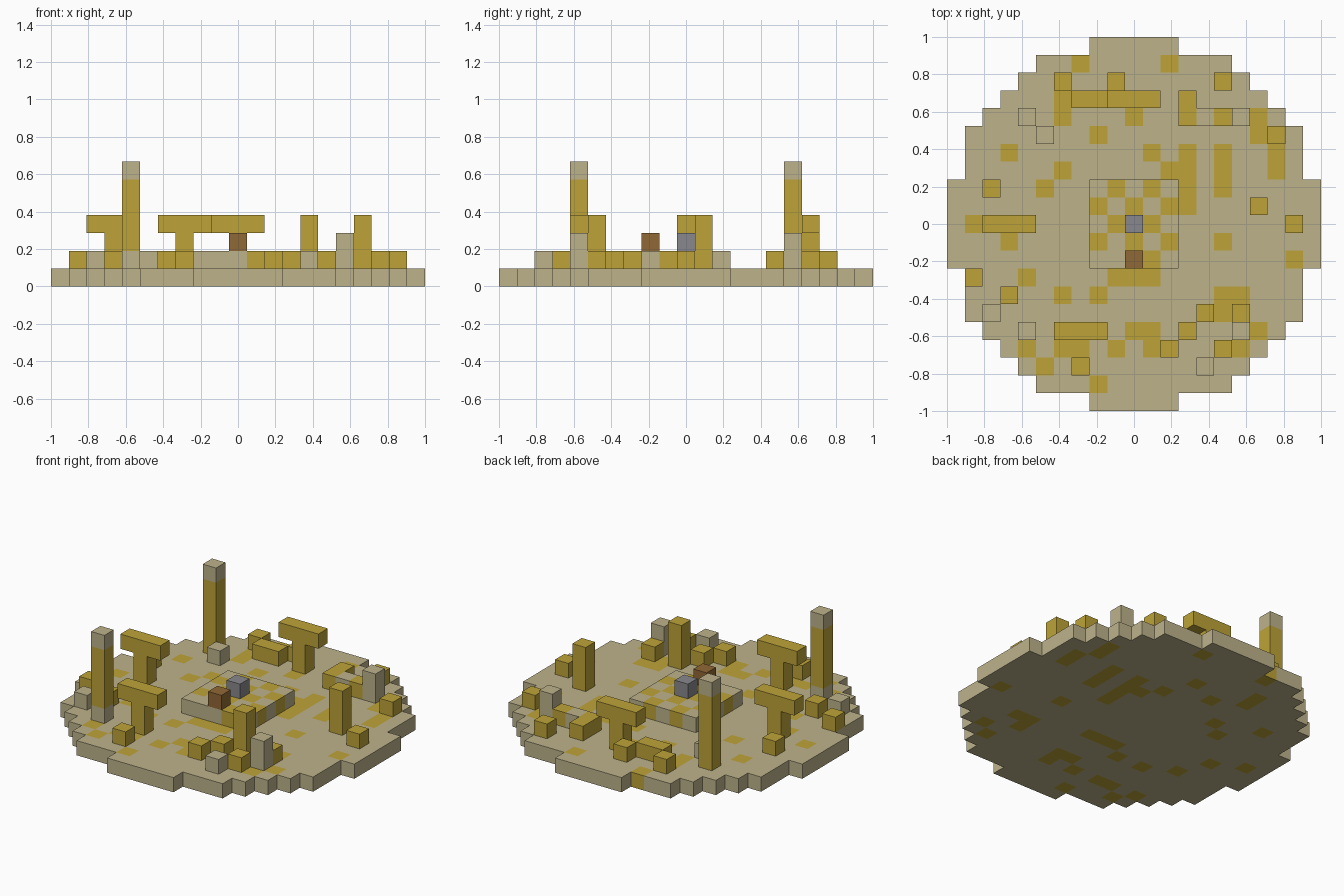
import bpy
import bmesh

cube = bpy.data.objects.get("Cube")
if cube:
    bpy.data.objects.remove(cube, do_unlink=True)

U = 2 / 21  # edge of one block; block (0, 0) sits at the centre


def material(name, rgb):
    m = bpy.data.materials.new(name)
    m.use_nodes = True
    m.diffuse_color = (*rgb, 1)
    m.node_tree.nodes["Principled BSDF"].inputs["Base Color"].default_value = (*rgb, 1)
    return m


SAND, GOLD, BROWN, GREY = range(4)
MATS = [material("sandstone", (0.51, 0.45, 0.26)),
        material("gold_moss", (0.51, 0.37, 0.04)),
        material("brown_wood", (0.28, 0.14, 0.035)),
        material("grey_stone", (0.25, 0.25, 0.27))]

AXES = [(0, 1, 2), (1, 2, 0), (2, 0, 1)]


def build(name, cells):
    """Joins blocks {(column, row, level): colour} into one shell of outer faces."""
    bm = bmesh.new()
    for cell, colour in cells.items():
        for a, b, c in AXES:
            for side in (-1, 1):
                near = list(cell)
                near[a] += side
                if tuple(near) in cells:
                    continue
                corners = []
                for s, t in ((-1, -1), (1, -1), (1, 1), (-1, 1)):
                    p = [cell[0], cell[1], cell[2] + 0.5]
                    p[a] += side / 2
                    p[b] += s / 2
                    p[c] += t / 2
                    corners.append(bm.verts.new([v * U for v in p]))
                if side < 0:
                    corners.reverse()
                bm.faces.new(corners).material_index = colour
    bmesh.ops.remove_doubles(bm, verts=bm.verts[:], dist=U / 100)
    mesh = bpy.data.meshes.new(name)
    bm.to_mesh(mesh)
    bm.free()
    for m in MATS:
        mesh.materials.append(m)
    ob = bpy.data.objects.new(name, mesh)
    bpy.context.scene.collection.objects.link(ob)
    return ob


def column(name, x, y, colours, start=1):
    build(name, {(x, y, start + k): c for k, c in enumerate(colours)})


def spots(rows):
    """Turns {row: column letters} into block positions; k is the middle column."""
    return {(ord(ch) - ord("k"), y) for y, line in rows.items() for ch in line}


# Round floor with mossy blocks
moss = spots({9: "hm", 7: "g", 6: "gkr", 5: "ir", 4: "dlnps", 3: "gmnps",
              2: "fnp", 1: "n", 0: "b", -1: "dp", -2: "t", -3: "ejkl",
              -4: "gipq", -5: "p", -6: "klr", -7: "eghjlq", -8: "f", -9: "i"})
half_width = [10, 10, 10, 9, 9, 9, 8, 7, 6, 5, 2]
build("floor", {(x, y, 0): GOLD if (x, y) in moss else SAND
                for y in range(-10, 11)
                for x in range(-half_width[abs(y)], half_width[abs(y)] + 1)})

# Central platform with chequered moss
chequer = spots({2: "jl", 1: "ikm", 0: "jl", -1: "ikm", -2: "l"})
build("platform", {(x, y, 1): GOLD if (x, y) in chequer else SAND
                   for x in range(-2, 3) for y in range(-2, 3)})
column("stone_block", 0, 0, [GREY], 2)
column("wooden_block", 0, -2, [BROWN], 2)

# Four corner pillars, two of them broken
column("front_right_pillar", -6, -6, [SAND] + [GOLD] * 4 + [SAND])
column("back_right_pillar", -6, 6, [GOLD] * 5 + [SAND])
for name, y in (("front_left_pillar", -6), ("back_left_pillar", 6)):
    column(name, 6, y, [SAND] * 2)

# T-shaped posts
for name, x, y in (("back_post", 0, 7), ("side_post", -7, 0), ("front_post", -3, -6)):
    cells = {(x, y, z): GOLD for z in (1, 2, 3)}
    cells.update({(x + d, y, 3): GOLD for d in (-1, 1)})
    build(name, cells)

# Plain posts
column("left_post", 7, 1, [GOLD] * 3)
column("front_left_post", 4, -5, [GOLD] * 3)

# Low walls
build("back_low_wall", {(-3, 7, 1): GOLD, (-2, 7, 1): GOLD})
build("back_left_low_wall", {(3, 7, 1): GOLD, (3, 6, 1): GOLD,
                             (4, 6, 1): SAND, (5, 6, 1): GOLD})

# Scattered rubble
rubble = {GOLD: spots({8: "gjp", 5: "s", 2: "c", 0: "t", -3: "b", -4: "d",
                       -5: "q", -6: "n", -7: "mp", -8: "h"}),
          SAND: spots({5: "f", -5: "c", -8: "o"})}
for colour, places in rubble.items():
    for x, y in sorted(places):
        column("rubble_block", x, y, [colour])
